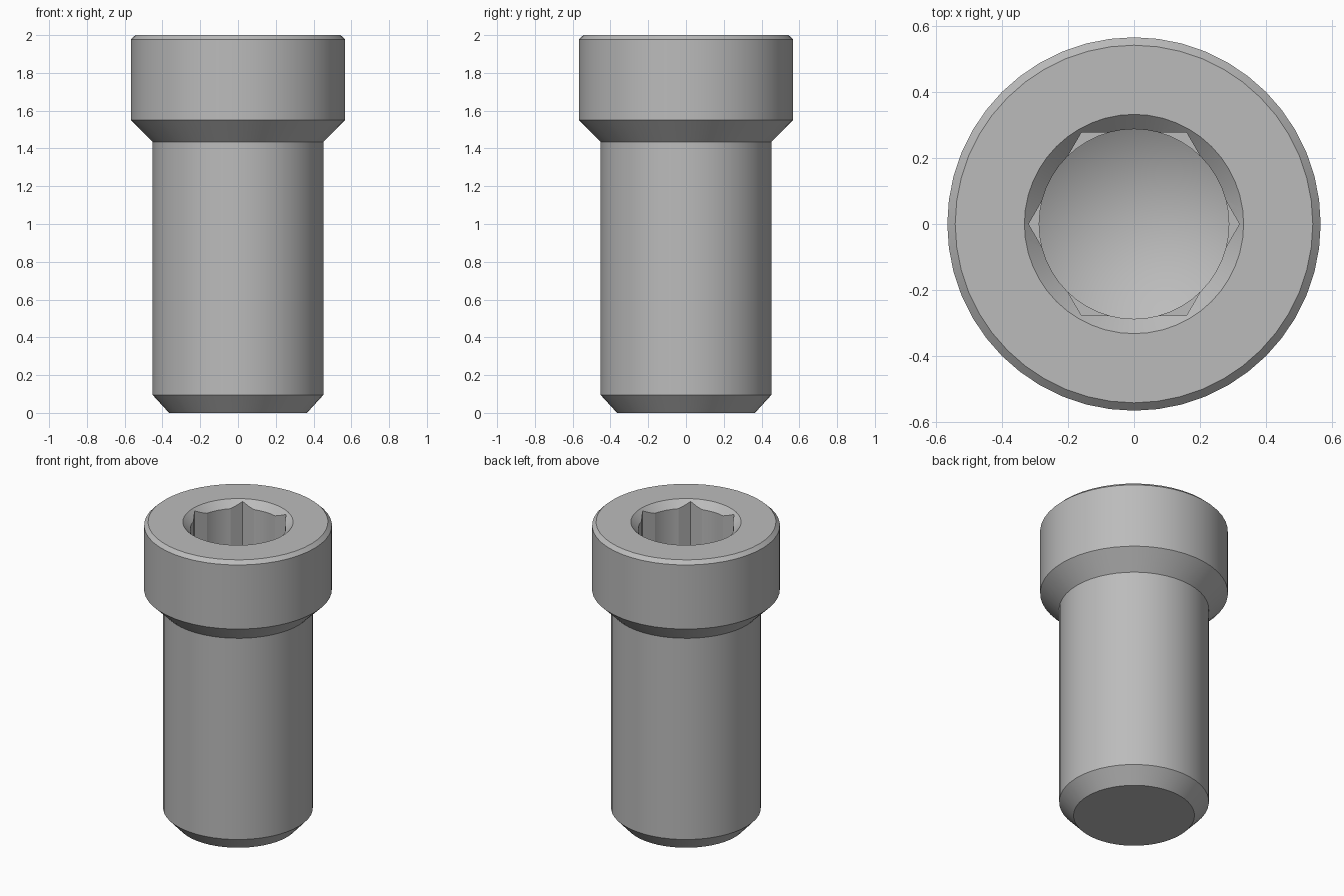
import bpy, bmesh, math

cube = bpy.data.objects.get("Cube")
if cube:
    bpy.data.objects.remove(cube, do_unlink=True)

steel = bpy.data.materials.new("grey steel")
steel.use_nodes = True
colour = (0.5, 0.5, 0.5, 1)
steel.diffuse_color = colour
steel.node_tree.nodes["Principled BSDF"].inputs["Base Color"].default_value = colour


def lathe(name, profile, sides):
    """Closed solid turned about z; profile is (radius, z) from bottom to top."""
    bm = bmesh.new()
    rings = []
    for r, z in profile:
        if r == 0:
            rings.append([bm.verts.new((0, 0, z))] * sides)
            continue
        angles = [2 * math.pi * i / sides for i in range(sides)]
        rings.append([bm.verts.new((r * math.cos(a), r * math.sin(a), z)) for a in angles])
    for low, high in zip(rings, rings[1:]):
        for i in range(sides):
            j = (i + 1) % sides
            bm.faces.new(dict.fromkeys((low[i], low[j], high[j], high[i])))
    # Flat end caps
    if profile[0][0] > 0:
        bm.faces.new(rings[0][::-1])
    if profile[-1][0] > 0:
        bm.faces.new(rings[-1])
    bmesh.ops.recalc_face_normals(bm, faces=bm.faces)
    mesh = bpy.data.meshes.new(name)
    bm.to_mesh(mesh)
    bm.free()
    mesh.materials.append(steel)
    obj = bpy.data.objects.new(name, mesh)
    bpy.context.collection.objects.link(obj)
    return obj


# Shank and head turned as one piece
SIDES = 48
TOP = 2.0
screw = lathe("socket_screw", [(0.365, 0), (0.452, 0.095), (0.452, 1.435),
                               (0.567, 1.55), (0.567, 1.977), (0.543, TOP)], SIDES)

# Pilot hole with a conical bottom and a countersunk mouth
floor = TOP - 0.36
drill_r, mouth_r = 0.288, 0.333
drill = lathe("pilot_cutter", [(0, floor - 0.175), (drill_r, floor - 0.005),
                               (drill_r, TOP - (mouth_r - drill_r)),
                               (mouth_r, TOP), (mouth_r + 0.05, TOP + 0.05)], SIDES)

# Hexagonal key recess with corners on the x axis
hexagon = lathe("key_cutter", [(0.32, floor), (0.32, TOP + 0.05)], 6)

bpy.context.view_layer.objects.active = screw
screw.select_set(True)
for cutter in (drill, hexagon):
    cutter.hide_render = True
    cut = screw.modifiers.new("cut", "BOOLEAN")
    cut.operation = "DIFFERENCE"
    cut.solver = "EXACT"
    cut.object = cutter
    bpy.ops.object.modifier_apply(modifier=cut.name)
    bpy.data.objects.remove(cutter, do_unlink=True)

bpy.ops.object.shade_smooth_by_angle(angle=math.radians(12))
